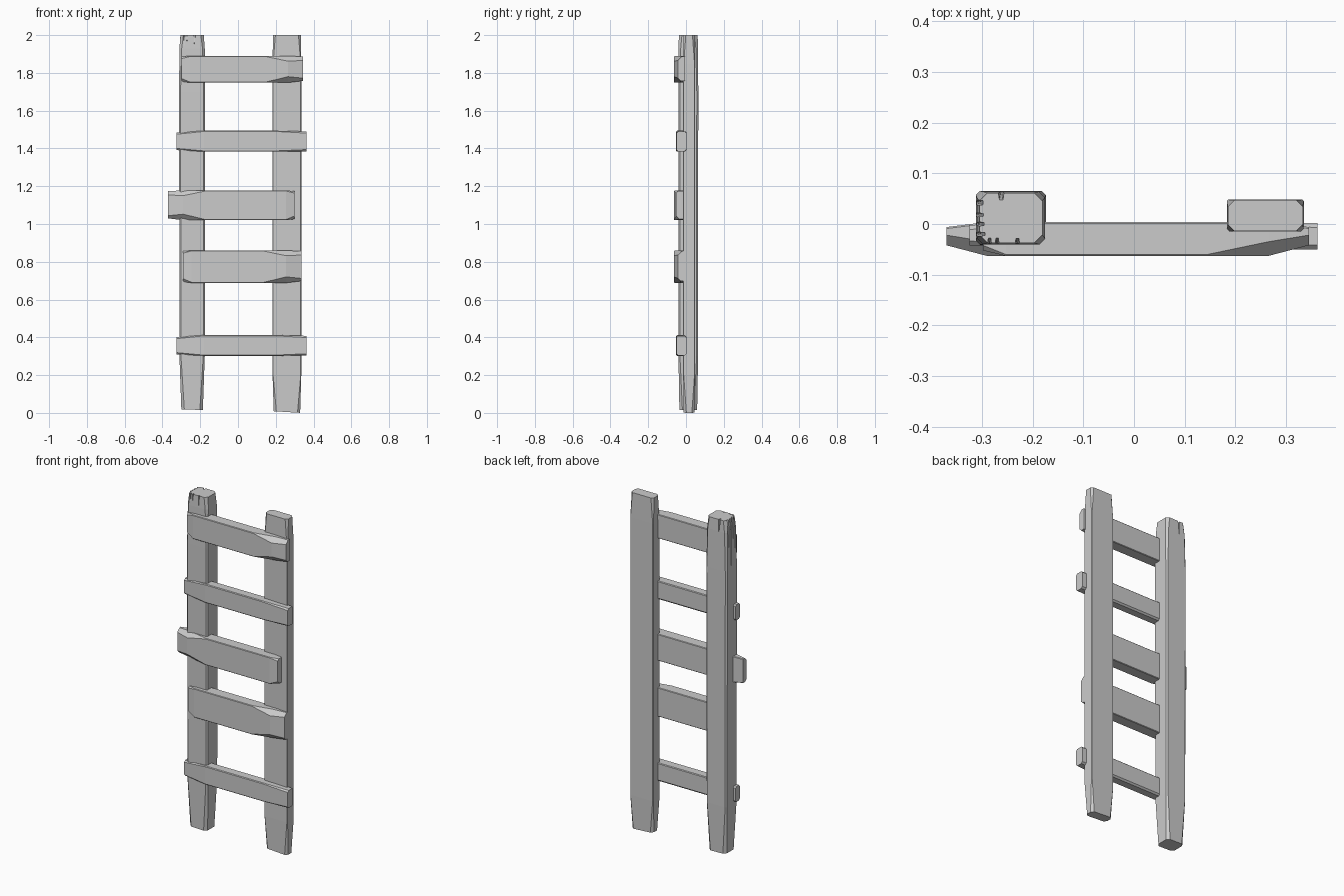
import bpy, bmesh, random
from mathutils import Matrix, Vector

cube = bpy.data.objects.get("Cube")
if cube:
    bpy.data.objects.remove(cube)

random.seed(4)
wood = bpy.data.materials.new("grey wood")
wood.use_nodes = True
GREY = (0.6, 0.6, 0.6, 1)
wood.diffuse_color = GREY
wood.node_tree.nodes["Principled BSDF"].inputs["Base Color"].default_value = GREY


def ring(a0, a1, b0, b1, cuts):
    """Rectangle with each corner cut off: cuts run a0b0, a1b0, a1b1, a0b1."""
    p, q, r, s = cuts
    return [(a0, b0 + p), (a0 + p, b0), (a1 - q, b0), (a1, b0 + q),
            (a1, b1 - r), (a1 - r, b1), (a0 + s, b1), (a0, b1 - s)]


def make_object(name, bm):
    bmesh.ops.recalc_face_normals(bm, faces=bm.faces)
    mesh = bpy.data.meshes.new(name)
    bm.to_mesh(mesh)
    bm.free()
    mesh.materials.append(wood)
    obj = bpy.data.objects.new(name, mesh)
    bpy.context.collection.objects.link(obj)
    return obj


def loft(name, rings):
    """Skin a list of point rings and cap both ends."""
    bm = bmesh.new()
    loops = [[bm.verts.new(p) for p in pts] for pts in rings]
    n = len(loops[0])
    for low, high in zip(loops, loops[1:]):
        for i in range(n):
            j = (i + 1) % n
            bm.faces.new((low[i], low[j], high[j], high[i]))
    bm.faces.new(loops[0])
    bm.faces.new(loops[-1])
    return make_object(name, bm)


def post(name, x0, x1, y0, y1, sections, slope):
    """Upright: sections hold height, inset and corner cut."""
    rings = []
    for k, (z, inset, cut) in enumerate(sections):
        pts = ring(x0 + inset, x1 - inset, y0 + inset / 2, y1 - inset / 2, [cut] * 4)
        tilt = slope if k == 0 else 0
        rings.append([(x, y, z + tilt * (x1 - x)) for x, y in pts])
    return loft(name, rings)


def rung(name, sections, flip=False):
    """Crosspiece: sections hold x, front, back, bottom, top and corner cuts."""
    side = -1 if flip else 1
    loft(name, [[(side * x, y, z) for y, z in ring(f, b, lo, hi, cuts)]
                for x, f, b, lo, hi, cuts in sections])


# Uprights
right_post = post("right_post", -0.312, -0.174, -0.041, 0.065,
                  [(0.015, 0.012, 0.016), (0.3, 0.002, 0.008), (1.7, 0, 0.008),
                   (1.93, 0.002, 0.012), (2.0, 0.007, 0.016)], 0.03)
post("left_post", 0.183, 0.335, -0.015, 0.048,
     [(0.0, 0.006, 0.014), (0.2, 0, 0.003), (1.85, 0, 0.003), (2.0, 0.002, 0.013)], 0.06)

# Splits in the top of the weathered upright: position, inward direction, length
splits = [(-0.285, -0.041, 0, 1, 0.09), (-0.27, -0.041, 0, 1, 0.07),
          (-0.23, -0.041, 0, 1, 0.10), (-0.262, 0.065, 0, -1, 0.12),
          (-0.312, -0.02, 1, 0, 0.30), (-0.312, 0.0, 1, 0, 0.18),
          (-0.312, 0.018, 1, 0, 0.55), (-0.312, 0.042, 1, 0, 0.25)]
bm = bmesh.new()
for x, y, dx, dy, length in splits:
    depth, half = random.uniform(0.010, 0.016), random.uniform(0.005, 0.008)
    inward, across = Vector((dx, dy, 0)), Vector((dy, -dx, 0))
    edge = Vector((x, y, 2.01)) - inward * 0.004
    top = [bm.verts.new(edge + across * half), bm.verts.new(edge - across * half),
           bm.verts.new(edge + inward * (depth + 0.008) - across * half * 0.5),
           bm.verts.new(edge + inward * (depth + 0.008) + across * half * 0.5)]
    tip = bm.verts.new(edge - Vector((0, 0, length)))
    bm.faces.new(top)
    for i in range(4):
        bm.faces.new((top[i], top[(i + 1) % 4], tip))
cutter = make_object("split_cutter", bm)
cutter.hide_render = True
mod = right_post.modifiers.new("splits", "BOOLEAN")
mod.operation, mod.solver, mod.object = "DIFFERENCE", "EXACT", cutter
bpy.context.view_layer.objects.active = right_post
bpy.ops.object.modifier_apply(modifier=mod.name)
bpy.data.objects.remove(cutter)


def hewn_rung(name, start, end, low, high, flip=False):
    """Wide board whose far end is hewn to a blunt wedge."""
    t = 0.003
    rung(name, [
        (start, -0.052, 0.002, low + 0.006, high - 0.004, (0.016, t, t, 0.010)),
        (start + 0.045, -0.063, 0.004, low, high, (t, t, t, t)),
        (end - 0.20, -0.063, 0.004, low, high, (t, t, t, t)),
        (end - 0.08, -0.063, 0.004, low, high, (0.032, t, t, 0.028)),
        (end, -0.042, -0.006, low + 0.010, high - 0.004, (0.014, t, t, 0.020))], flip)


def plain_rung(name, low, high):
    """Narrow batten, slightly slimmer at the ends."""
    c = 0.009
    rung(name, [
        (-0.325, -0.042, -0.002, low + 0.008, high - 0.010, (c, c, c, c)),
        (-0.18, -0.052, 0.004, low, high, (0.004, c, 0.004, 0.004)),
        (0.20, -0.052, 0.004, low, high, (0.004, c, 0.004, 0.004)),
        (0.362, -0.050, 0.002, low + 0.002, high - 0.004, (c, c, c, c))])


# Rungs from bottom to top
plain_rung("rung_1", 0.302, 0.412)
hewn_rung("rung_2", -0.29, 0.335, 0.688, 0.86)
hewn_rung("rung_3", -0.298, 0.37, 1.02, 1.178, flip=True)
hewn_rung("rung_4", -0.298, 0.345, 1.748, 1.89)
plain_rung("rung_5", 1.383, 1.494)
